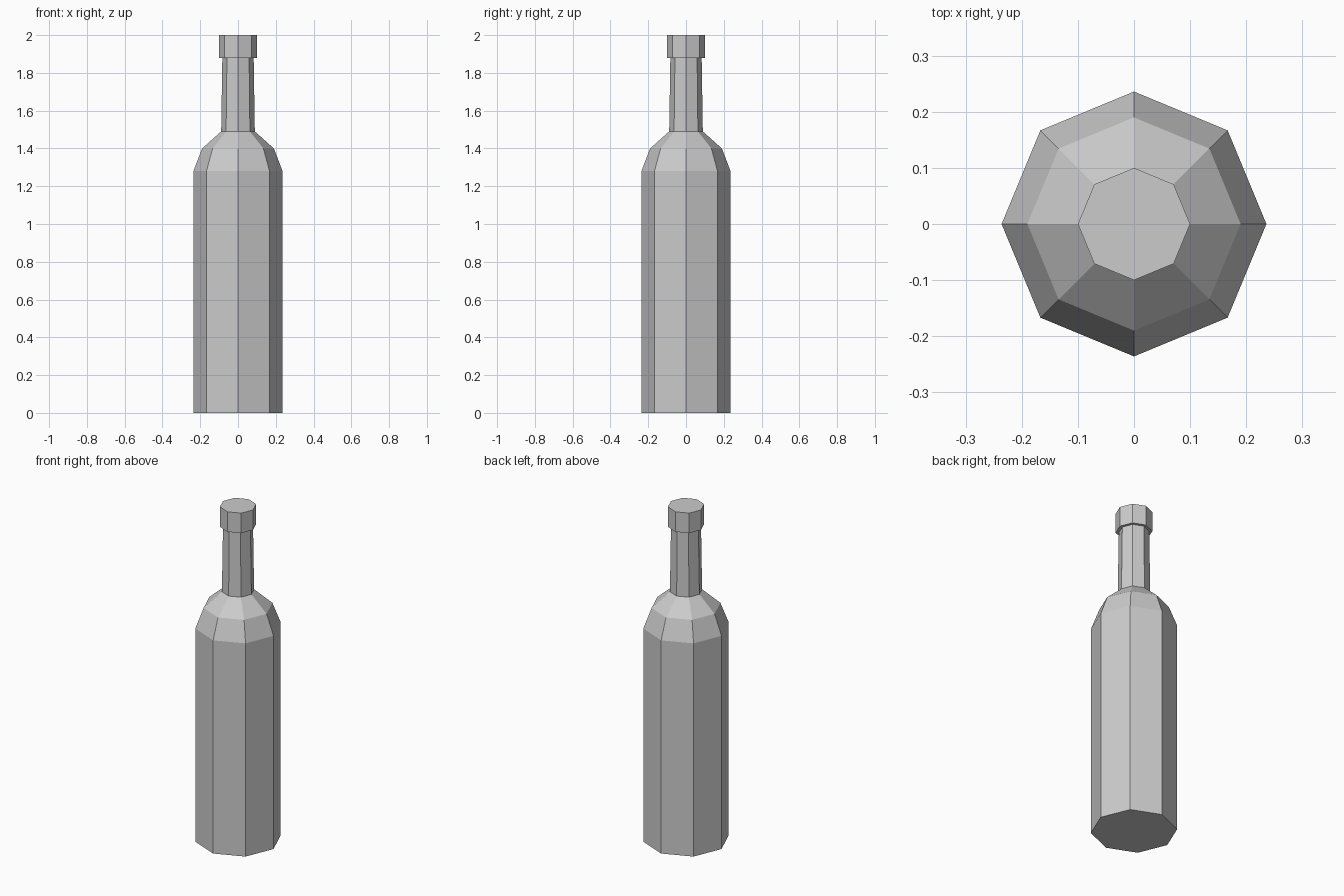
import bpy
import bmesh
from math import cos, sin, pi

SIDES = 8

cube = bpy.data.objects.get("Cube")
if cube:
    bpy.data.objects.remove(cube, do_unlink=True)

# Single flat grey
grey = bpy.data.materials.new("grey")
grey.use_nodes = True
colour = (0.6, 0.6, 0.6, 1)
grey.diffuse_color = colour
grey.node_tree.nodes["Principled BSDF"].inputs["Base Color"].default_value = colour


def lathe(name, profile):
    """Turn a (radius, height) profile into a closed, flat-shaded solid."""
    bm = bmesh.new()
    rings = [[bm.verts.new((r * cos(2 * pi * i / SIDES), r * sin(2 * pi * i / SIDES), z))
              for i in range(SIDES)] for r, z in profile]
    for low, high in zip(rings, rings[1:]):
        for i in range(SIDES):
            j = (i + 1) % SIDES
            bm.faces.new((low[i], low[j], high[j], high[i]))
    bm.faces.new(rings[0][::-1])
    bm.faces.new(rings[-1])
    mesh = bpy.data.meshes.new(name)
    bm.to_mesh(mesh)
    bm.free()
    mesh.materials.append(grey)
    obj = bpy.data.objects.new(name, mesh)
    bpy.context.collection.objects.link(obj)
    return obj


# Body, sloped shoulder and slightly tapering neck, then the wider lip
lathe("bottle", [(0.236, 0), (0.236, 1.28), (0.19, 1.40), (0.089, 1.49), (0.083, 1.88)])
lathe("lip", [(0.1, 1.88), (0.1, 2.0)])
